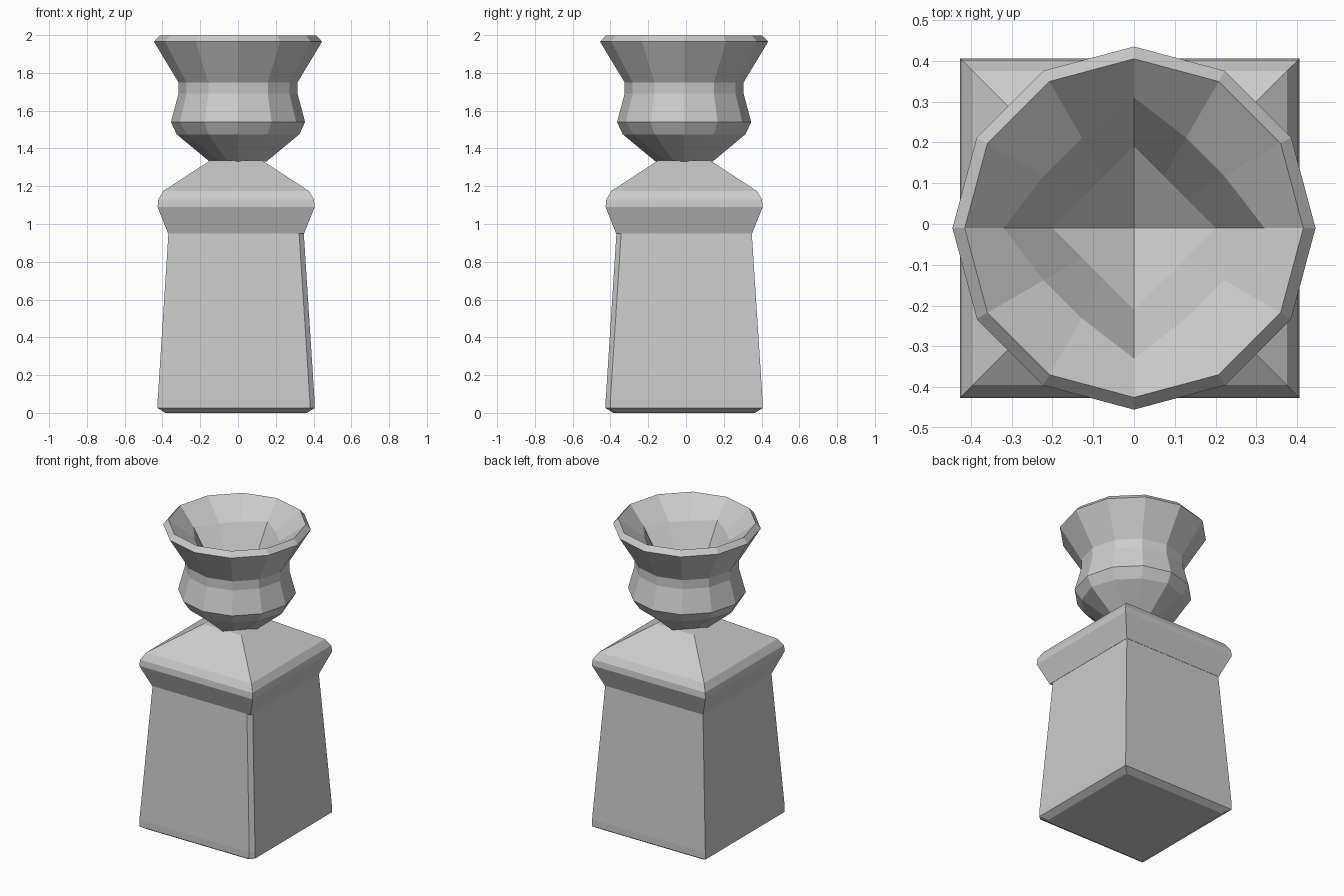
import bpy, bmesh
from math import sin, cos, pi

if "Cube" in bpy.data.objects:
    bpy.data.objects.remove(bpy.data.objects["Cube"])


def loft(name, rings):
    """Skin a stack of equal-sized point rings; both ends are closed."""
    bm = bmesh.new()
    loops = [[bm.verts.new(p) for p in ring] for ring in rings]
    n = len(loops[0])
    for a, b in zip(loops, loops[1:]):
        for i in range(n):
            j = (i + 1) % n
            bm.faces.new((a[i], a[j], b[j], b[i]))
    bm.faces.new(loops[0][::-1])
    bm.faces.new(loops[-1])
    bmesh.ops.remove_doubles(bm, verts=bm.verts, dist=0.0005)
    bmesh.ops.recalc_face_normals(bm, faces=bm.faces)
    mesh = bpy.data.meshes.new(name)
    bm.to_mesh(mesh)
    bm.free()
    obj = bpy.data.objects.new(name, mesh)
    bpy.context.collection.objects.link(obj)
    return obj


C = -0.01  # shared centre offset of the pedestal


def square(h, z, cut=0.0):
    """Square ring; the front right corner may be chamfered."""
    pts = [(-h, -h), (h - cut, -h), (h, -h + cut), (h, h), (-h, h)]
    return [(x + C, y + C, z) for x, y in pts]


def round_ring(r, z, diamond=0.0, n=12):
    """Twelve-sided ring, blended toward a diamond outline."""
    ring = []
    for i in range(n):
        a = 2 * pi * i / n
        d = r / (abs(cos(a)) + abs(sin(a)))
        k = r + (d - r) * diamond
        ring.append((k * cos(a), k * sin(a) + C, z))
    return ring


# Tapered pedestal with narrow bevel at the foot
loft("pedestal_body", [
    square(0.375, 0.0, 0.02), square(0.415, 0.025, 0.025),
    square(0.415, 0.07, 0.025), square(0.358, 0.955, 0.025)])

# Flared cap with a pyramid roof
loft("pedestal_cap", [
    square(0.36, 0.95), square(0.416, 1.09), square(0.412, 1.13),
    square(0.385, 1.175), square(0.14, 1.335)])

# Faceted urn: outside from foot to lip, then down the hollow inside
profile = [
    (0.15, 1.33, 1), (0.325, 1.475, 0.15), (0.355, 1.54, 0),
    (0.315, 1.69, 0), (0.315, 1.75, 0), (0.445, 1.965, 0),
    (0.415, 1.998, 0), (0.32, 1.88, 0.75), (0.20, 1.69, 1), (0.0, 1.56, 1)]
rings = [round_ring(*p) for p in profile[:-1]]
# inner floor sinks to a single point
rings.append(round_ring(0.002, 1.56, 1))
loft("urn_bowl", rings)
